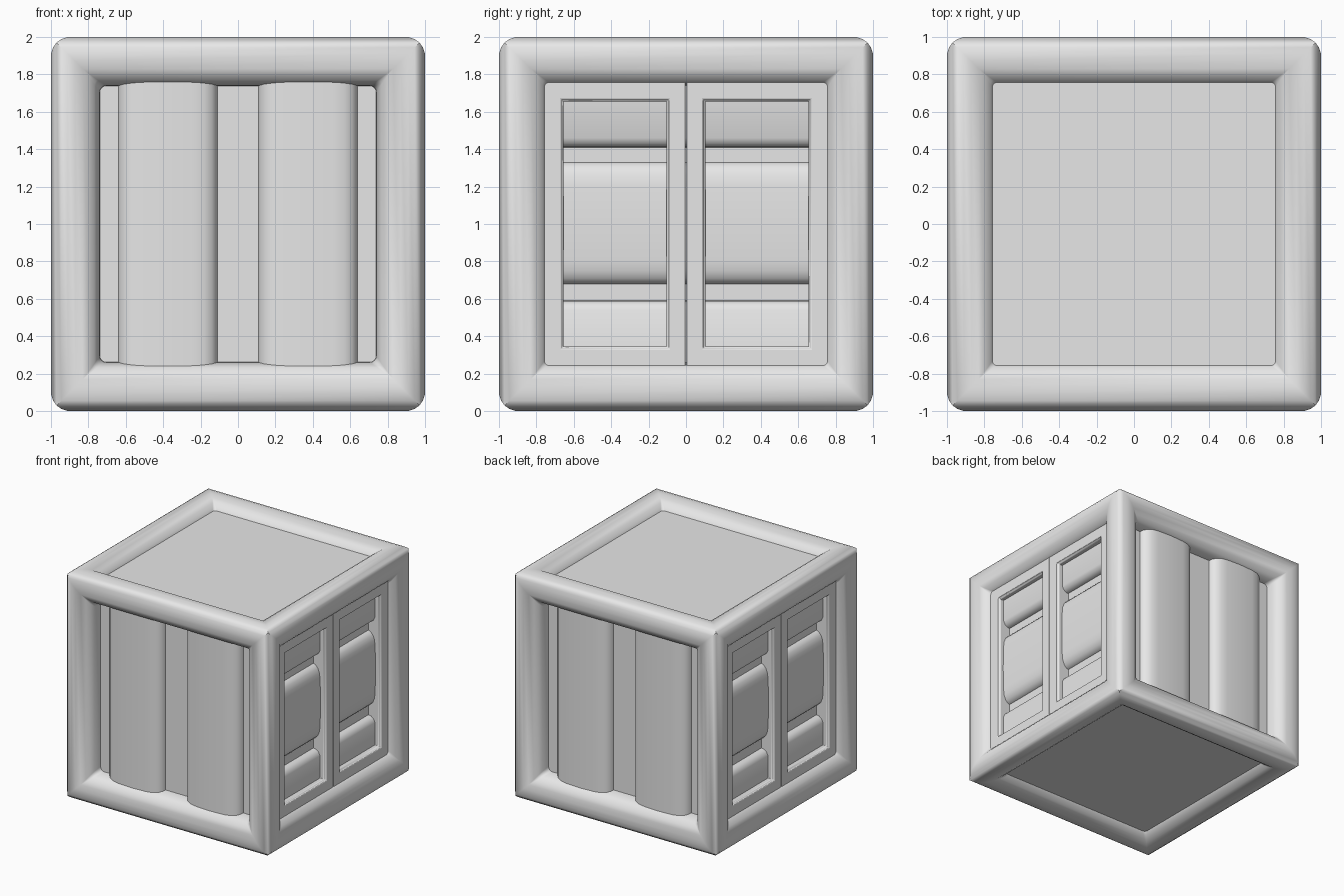
import bpy, bmesh, math
from mathutils import Matrix, Vector

cube = bpy.data.objects.get("Cube")
if cube:
    bpy.data.objects.remove(cube, do_unlink=True)

grey = bpy.data.materials.new("light_grey")
grey.use_nodes = True
grey.diffuse_color = (0.8, 0.8, 0.8, 1)
grey.node_tree.nodes["Principled BSDF"].inputs["Base Color"].default_value = (0.8, 0.8, 0.8, 1)

X, Y, Z = Vector((1, 0, 0)), Vector((0, 1, 0)), Vector((0, 0, 1))


def side(u, v):
    """Matrix taking (u, v, height from the centre) to one side of the crate."""
    turn = Matrix((u, v, u.cross(v))).transposed().to_4x4()
    return Matrix.Translation(Z) @ turn


FRONT, BACK = side(X, Z), side(-X, Z)
RIGHT, LEFT = side(Y, Z), side(-Y, Z)
TOP, BOTTOM = side(X, Y), side(X, -Y)


def finish(name, bm, angle=35, bevel=0):
    bmesh.ops.remove_doubles(bm, verts=bm.verts, dist=0.0002)
    bmesh.ops.recalc_face_normals(bm, faces=bm.faces)
    mesh = bpy.data.meshes.new(name)
    bm.to_mesh(mesh)
    bm.free()
    mesh.materials.append(grey)
    obj = bpy.data.objects.new(name, mesh)
    bpy.context.collection.objects.link(obj)
    if bevel:
        mod = obj.modifiers.new("soft_edges", 'BEVEL')
        mod.width, mod.segments = bevel, 2
    bpy.ops.object.select_all(action='DESELECT')
    obj.select_set(True)
    bpy.context.view_layer.objects.active = obj
    bpy.ops.object.shade_smooth_by_angle(angle=math.radians(angle))
    return obj


def bridge(bm, loops):
    """Join closed loops of equal length with quads."""
    for a, b in zip(loops, loops[1:]):
        n = len(a)
        for i in range(n):
            j = (i + 1) % n
            bm.faces.new((a[i], a[j], b[j], b[i]))


def rounded_square(bm, mat, half, height, radius, steps=4):
    loop = []
    for corner in range(4):
        for k in range(steps + 1):
            a = math.pi / 2 * (corner + k / steps)
            mid = math.pi / 2 * (corner + 0.5)
            cx = math.copysign(half - radius, math.cos(mid))
            cy = math.copysign(half - radius, math.sin(mid))
            p = Vector((cx + radius * math.cos(a), cy + radius * math.sin(a), height))
            loop.append(bm.verts.new(mat @ p))
    return loop


# Rounded edge frame: (half width, height, corner radius) from outer edge to recess
FRAME = [(.97, .97, 0), (.945, .988, 0), (.91, 1, 0), (.87, .997, 0), (.83, .985, 0),
         (.795, .963, .01), (.768, .94, .02), (.752, .91, .03), (.74, .86, .035), (.735, .76, .035)]
bm = bmesh.new()
for mat in (FRONT, BACK, RIGHT, LEFT, TOP, BOTTOM):
    bridge(bm, [rounded_square(bm, mat, *ring) for ring in FRAME])
finish("edge_frame", bm)


def flat_panel(name, mat, height):
    bm = bmesh.new()
    bmesh.ops.create_cube(bm, size=1)
    bmesh.ops.scale(bm, vec=(1.53, 1.53, 0.1), verts=bm.verts)
    bmesh.ops.translate(bm, vec=(0, 0, height - 0.05), verts=bm.verts)
    bm.transform(mat)
    finish(name, bm)


flat_panel("top_panel", TOP, .92)
flat_panel("bottom_panel", BOTTOM, .92)


def fluted_panel(name, mat, profile, half_length):
    """Extrude a (position, height) profile into a corrugated sheet."""
    bm = bmesh.new()
    outline = [(-.75, .72)] + profile + [(.75, .72)]
    ends = [[bm.verts.new(mat @ Vector((u, v, h))) for u, h in outline]
            for v in (-half_length, half_length)]
    bridge(bm, ends)
    for end in ends:
        bm.faces.new(end)
    finish(name, bm)


def ridge(start, end, base, rise):
    """Rounded rib with steep shoulders and a gently arched crest."""
    shape = [(0, 0), (.006, .3), (.03, .62), (.07, .86), (.13, .95)]
    half = [(start + d, base + rise * f) for d, f in shape]
    mirror = [(start + end - u, h) for u, h in reversed(half)]
    return half + [((start + end) / 2, base + rise)] + mirror


# Front and back: two broad upright ribs
ribs = [(-.75, .84)] + ridge(-.64, -.11, .84, .085) + ridge(.11, .64, .84, .085) + [(.75, .84)]
fluted_panel("front_ribbed_panel", FRONT, ribs, .765)
fluted_panel("back_ribbed_panel", BACK, ribs, .765)

# Left and right: horizontal slats behind a pair of door frames
slats = ([(-.75, .865), (-.46, .865), (-.43, .85), (-.412, .825), (-.41, .8)]
         + ridge(-.32, .33, .8, .07)
         + [(.41, .8), (.412, .825), (.43, .85), (.46, .865), (.75, .865)])


def door_frame(name, mat, sign):
    def loop(u0, u1, v, h):
        corners = ((u0, -v), (u1, -v), (u1, v), (u0, v))
        return [bm.verts.new(mat @ Vector((sign * u, w, h))) for u, w in corners]
    bm = bmesh.new()
    bridge(bm, [loop(.002, .765, .765, .76), loop(.002, .765, .765, .92),
                loop(.09, .668, .668, .92), loop(.095, .663, .663, .905),
                loop(.104, .655, .655, .9), loop(.104, .655, .655, .76),
                loop(.002, .765, .765, .76)])
    finish(name, bm, 30, .006)


for label, mat in (("right", RIGHT), ("left", LEFT)):
    across = mat @ Matrix.Rotation(math.pi / 2, 4, 'Z')
    fluted_panel(label + "_slats", across, slats, .74)
    door_frame(label + "_door_frame_a", mat, -1)
    door_frame(label + "_door_frame_b", mat, 1)
